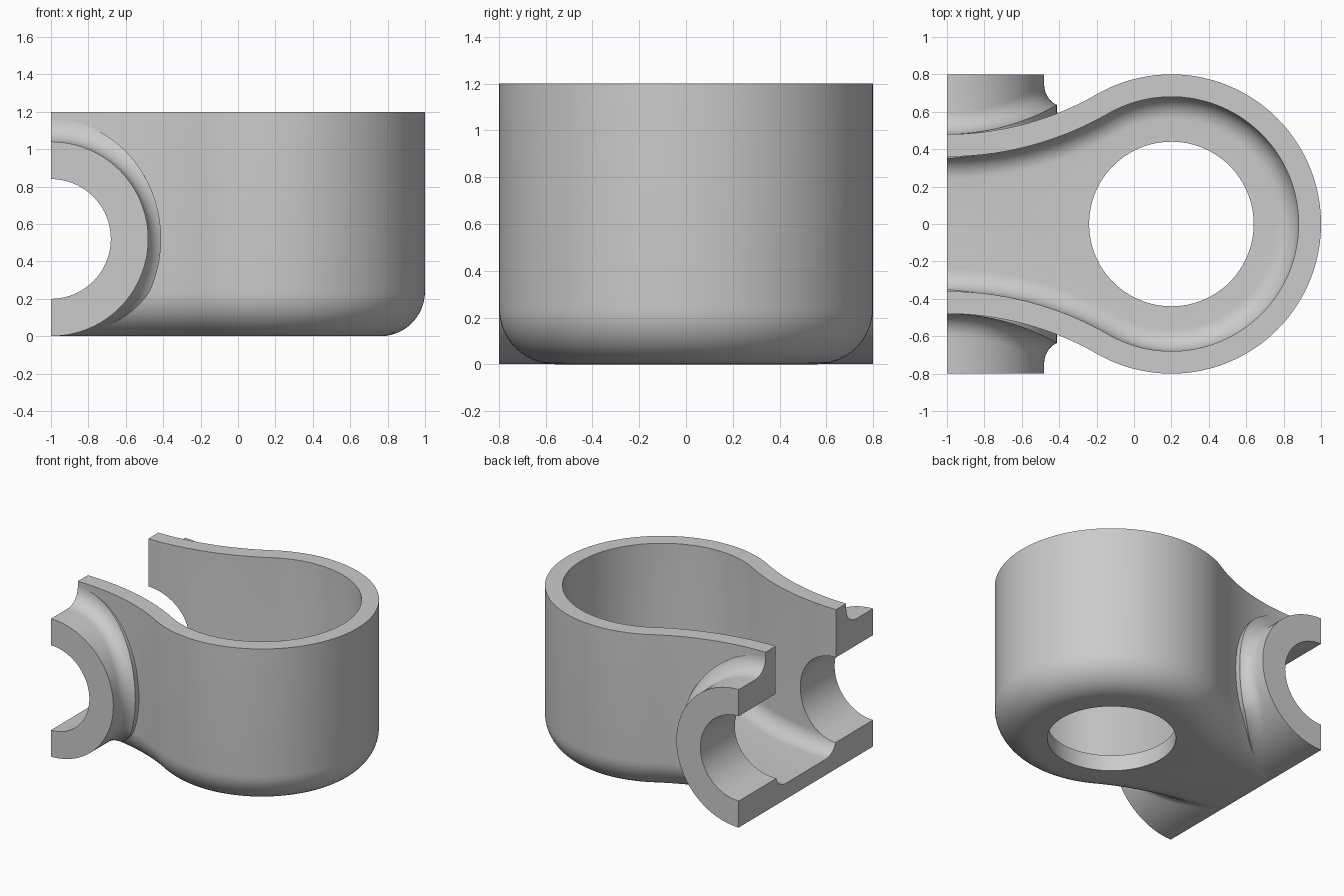
import bpy, bmesh
from math import sin, cos, pi, sqrt, atan2, hypot
from mathutils import Vector

if "Cube" in bpy.data.objects:
    bpy.data.objects.remove(bpy.data.objects["Cube"])

HEIGHT, WALL, CORNER = 1.2, 0.12, 0.24
BOWL_X, BOWL_R = 0.2, 0.8            # round end of the housing
NECK_Y, NECK_R = 2.09, 1.61          # concave flank, centred on x = -1
PORT_Z, PORT_R, BORE_R = 0.52, 0.52, 0.32
BLEND = 0.12                         # fillet between port and flank


def solid(name, rings):
    """Closed mesh lofted through rings of equal point count."""
    bm = bmesh.new()
    loops = [[bm.verts.new(p) for p in ring] for ring in rings]
    n = len(loops[0])
    for a, b in zip(loops, loops[1:]):
        for i in range(n):
            j = (i + 1) % n
            bm.faces.new((a[i], a[j], b[j], b[i]))
    bm.faces.new(loops[0])
    bm.faces.new(loops[-1])
    bmesh.ops.recalc_face_normals(bm, faces=bm.faces)
    mesh = bpy.data.meshes.new(name)
    bm.to_mesh(mesh)
    bm.free()
    obj = bpy.data.objects.new(name, mesh)
    bpy.context.collection.objects.link(obj)
    return obj


def outline(inset, z):
    """Keyhole outline, offset inward, running a little past x = -1."""
    turn = atan2(NECK_Y, -1 - BOWL_X)
    r, flank = BOWL_R - inset, NECK_R + inset
    half = [(BOWL_X + r * cos(turn * i / 56), r * sin(turn * i / 56)) for i in range(57)]
    for i in range(1, 29):
        a = turn - pi + (pi / 2 - turn) * i / 28
        half.append((-1 + flank * cos(a), NECK_Y + flank * sin(a)))
    half.append((-1.2, NECK_Y - flank))
    pts = half + [(x, -y) for x, y in reversed(half[1:])]
    return [(x, y, z) for x, y in pts]


def tub(name, inset, floor, radius, top):
    """Keyhole block with a rounded lower edge."""
    rings = []
    for i in range(13):
        a = pi / 2 * i / 12
        rings.append(outline(inset + radius * (1 - sin(a)), floor + radius * (1 - cos(a))))
    return solid(name, rings + [outline(inset, top)])


def circle(x, y, z, r, axis, n=96):
    pts = []
    for i in range(n):
        c, s = r * cos(2 * pi * i / n), r * sin(2 * pi * i / n)
        pts.append((x + c, y, z + s) if axis == "Y" else (x + c, y + s, z))
    return pts


def port_profile(theta, steps=10):
    """Port edge followed by a rolling-ball fillet onto the housing."""
    ux, uz = cos(theta), sin(theta)
    r = PORT_R + BLEND
    x, z = r * ux, PORT_Z + r * uz
    # Ball centre touches both the port cylinder and the rounded housing
    drop = max(0, CORNER - z)
    reach = CORNER + BLEND
    side = sqrt(max(0, reach ** 2 - drop ** 2))
    arc = NECK_R - (side - CORNER)
    dy = sqrt(arc ** 2 - x ** 2)
    centre = Vector((x - 1, NECK_Y - dy, z))
    to_port = Vector((-ux, 0, -uz))
    to_wall = Vector((-x / arc * side, -dy / arc * side, drop)).normalized()
    # The ball normal points from the flank toward the neck centre
    to_wall.x = -to_wall.x if x * to_wall.x > 0 else to_wall.x
    pts = [Vector((-1 + PORT_R * ux, BOWL_R, PORT_Z + PORT_R * uz))]
    angle = to_port.angle(to_wall)
    for i in range(steps + 1):
        t = i / steps
        if angle < 0.001:
            d = to_port
        else:
            d = (to_port * sin((1 - t) * angle) + to_wall * sin(t * angle)) / sin(angle)
        pts.append(centre + d * BLEND)
    pts.append(pts[-1] + to_wall * 0.003)
    return pts


def apply_boolean(target, tool, operation):
    mod = target.modifiers.new(operation.title(), "BOOLEAN")
    mod.object, mod.operation, mod.solver = tool, operation, "EXACT"
    bpy.context.view_layer.objects.active = target
    bpy.ops.object.modifier_apply(modifier=mod.name)
    bpy.data.objects.remove(tool)


# Housing and side ports
housing = tub("pump_housing", 0, 0, CORNER, HEIGHT)
N = 128
columns = [port_profile(2 * pi * (i + 0.5) / N) for i in range(N)]
front_rings = [list(ring) for ring in zip(*columns)]
back_rings = [[(p.x, -p.y, p.z) for p in ring] for ring in reversed(front_rings)]
ports = solid("side_ports", front_rings + back_rings)
apply_boolean(housing, ports, "UNION")

# Cavity, port bore, floor hole and flat split face
cutters = [
    tub("cavity", WALL, WALL, WALL, HEIGHT + 0.2),
    solid("port_bore", [circle(-1, y, PORT_Z, BORE_R, "Y") for y in (-1, 1)]),
    solid("floor_hole", [circle(BOWL_X, 0, z, 0.44, "Z") for z in (-0.1, 0.3)]),
    solid("split_plane", [[(x, -2, -1), (x, 2, -1), (x, 2, 2), (x, -2, 2)] for x in (-3, -1)]),
]
for cutter in cutters:
    apply_boolean(housing, cutter, "DIFFERENCE")

# Smooth walls with crisp machined edges
bpy.ops.object.select_all(action="DESELECT")
housing.select_set(True)
bpy.context.view_layer.objects.active = housing
bpy.ops.object.shade_smooth_by_angle(angle=pi / 6)
